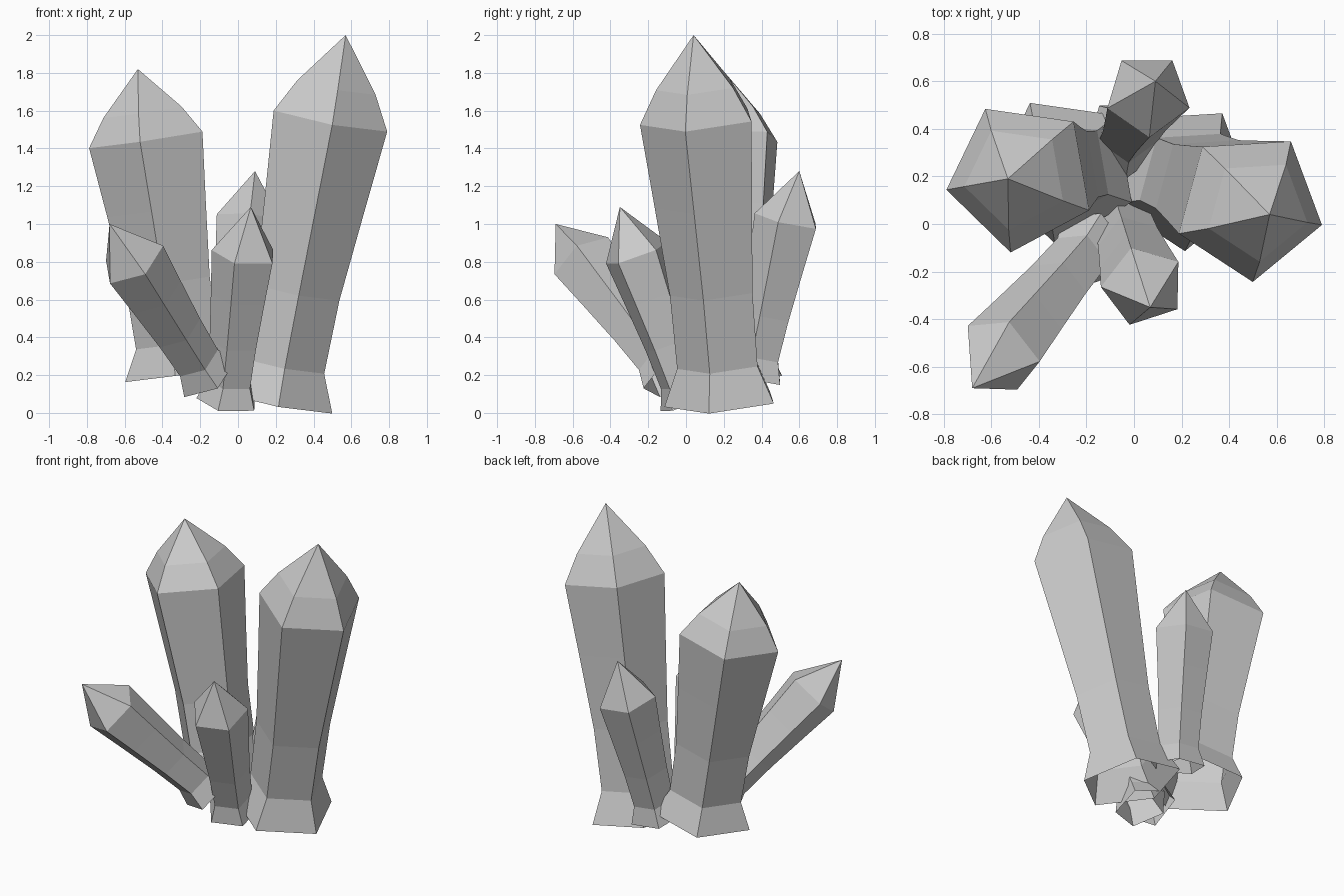
import bpy, bmesh, math
from mathutils import Vector

if "Cube" in bpy.data.objects:
    bpy.data.objects.remove(bpy.data.objects["Cube"], do_unlink=True)

grey = bpy.data.materials.new("crystal grey")
grey.use_nodes = True
colour = (0.6, 0.6, 0.6, 1)
grey.diffuse_color = colour
grey.node_tree.nodes["Principled BSDF"].inputs["Base Color"].default_value = colour

SIDES = 5
# (fraction of length, fraction of shoulder radius): flared foot, neck, shaft, shoulder
SMALL = [(0, 0.95), (0.1, 0.71), (0.3, 0.76), (0.54, 0.88), (0.76, 1)]
# Large shards have a rounded crown ring under the point
LARGE = [(0, 0.98), (0.1, 0.72), (0.3, 0.74), (0.54, 0.87), (0.77, 1), (0.86, 0.69)]


def crystal(name, profile, foot, tip, radius, turn):
    """Five-sided pointed shard running from an open foot to the tip."""
    foot, tip = Vector(foot), Vector(tip)
    lean = Vector((0, 0, 1)).rotation_difference(tip - foot)
    bm = bmesh.new()
    rings = []
    for along, width in profile:
        centre = foot.lerp(tip, along)
        ring = []
        for i in range(SIDES):
            a = math.radians(turn) + math.tau * i / SIDES
            ring.append(bm.verts.new(
                centre + lean @ Vector((math.cos(a), math.sin(a), 0)) * radius * width))
        rings.append(ring)
    point = bm.verts.new(tip)
    for i in range(SIDES):
        j = (i + 1) % SIDES
        for low, high in zip(rings, rings[1:]):
            bm.faces.new((low[i], low[j], high[j], high[i]))
        bm.faces.new((rings[-1][i], rings[-1][j], point))
    mesh = bpy.data.meshes.new(name)
    bm.to_mesh(mesh)
    bm.free()
    mesh.materials.append(grey)
    bpy.context.collection.objects.link(bpy.data.objects.new(name, mesh))


# Two large shards
crystal("tall_left_crystal", LARGE, (0.2, 0.2, 0.06), (0.57, 0.04, 2), 0.322, -15)
crystal("tall_right_crystal", LARGE, (-0.29, 0.23, 0.21), (-0.53, 0.19, 1.82), 0.322, 46)
# Three small shards around them
crystal("small_front_crystal", SMALL, (-0.05, 0.02, 0.06), (0.068, -0.35, 1.09), 0.18, 36)
crystal("small_back_crystal", SMALL, (-0.04, 0.36, 0.19), (0.09, 0.6, 1.28), 0.183, -17)
crystal("leaning_crystal", SMALL, (-0.17, -0.08, 0.2), (-0.68, -0.69, 1), 0.182, -3)
